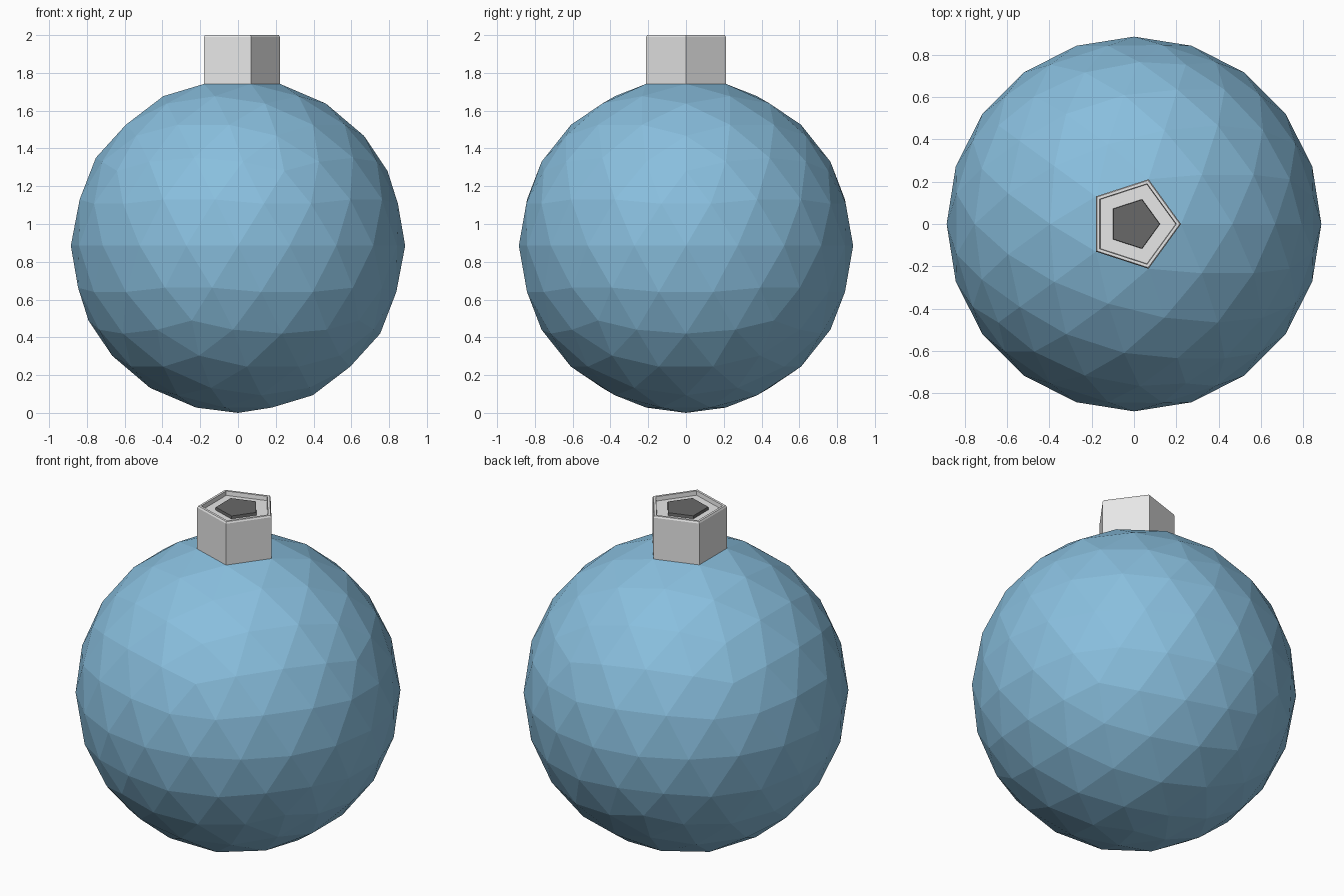
import bpy, bmesh, math

if "Cube" in bpy.data.objects:
    bpy.data.objects.remove(bpy.data.objects["Cube"])

R = 0.885  # ball radius, also its centre height


def material(name, rgb):
    m = bpy.data.materials.new(name)
    m.diffuse_color = (*rgb, 1)
    m.use_nodes = True
    m.node_tree.nodes["Principled BSDF"].inputs["Base Color"].default_value = m.diffuse_color
    return m


def finish(bm, name, mat):
    bmesh.ops.recalc_face_normals(bm, faces=bm.faces)
    me = bpy.data.meshes.new(name)
    bm.to_mesh(me)
    bm.free()
    me.materials.append(mat)
    ob = bpy.data.objects.new(name, me)
    bpy.context.collection.objects.link(ob)
    return ob


def pentagon_stack(name, profile, mat):
    """Five-sided lathe through (radius, height) pairs, closed on top."""
    bm = bmesh.new()
    rings = [[bm.verts.new((r * math.cos(math.tau * i / 5), r * math.sin(math.tau * i / 5), z))
              for i in range(5)] for r, z in profile]
    for a, b in zip(rings, rings[1:]):
        for i in range(5):
            j = (i + 1) % 5
            bm.faces.new((a[i], a[j], b[j], b[i]))
    bm.faces.new(rings[-1])
    ob = finish(bm, name, mat)
    return ob


blue = material("light blue", (0.25, 0.52, 0.73))
silver = material("pale grey", (0.8, 0.8, 0.8))
dark = material("dark grey", (0.14, 0.14, 0.14))

# Faceted ball, with the top fan removed where the neck joins
bm = bmesh.new()
bmesh.ops.create_icosphere(bm, subdivisions=3, radius=R)
bmesh.ops.translate(bm, verts=bm.verts, vec=(0, 0, R))
pole = max(bm.verts, key=lambda v: v.co.z)
ring = [e.other_vert(pole).co.copy() for e in pole.link_edges]
neck_r, neck_z = ring[0].xy.length, ring[0].z
bmesh.ops.delete(bm, geom=[pole], context='VERTS')
finish(bm, "ball", blue)

# Neck with a slightly chamfered rim and shallow recess
pentagon_stack("neck", [(neck_r, neck_z), (neck_r, 1.99), (neck_r - 0.006, 2.0),
                        (0.2, 2.0), (0.197, 1.975)], silver)

# Raised dark plug in the recess
pentagon_stack("plug", [(0.123, 1.974), (0.121, 1.992)], dark)
